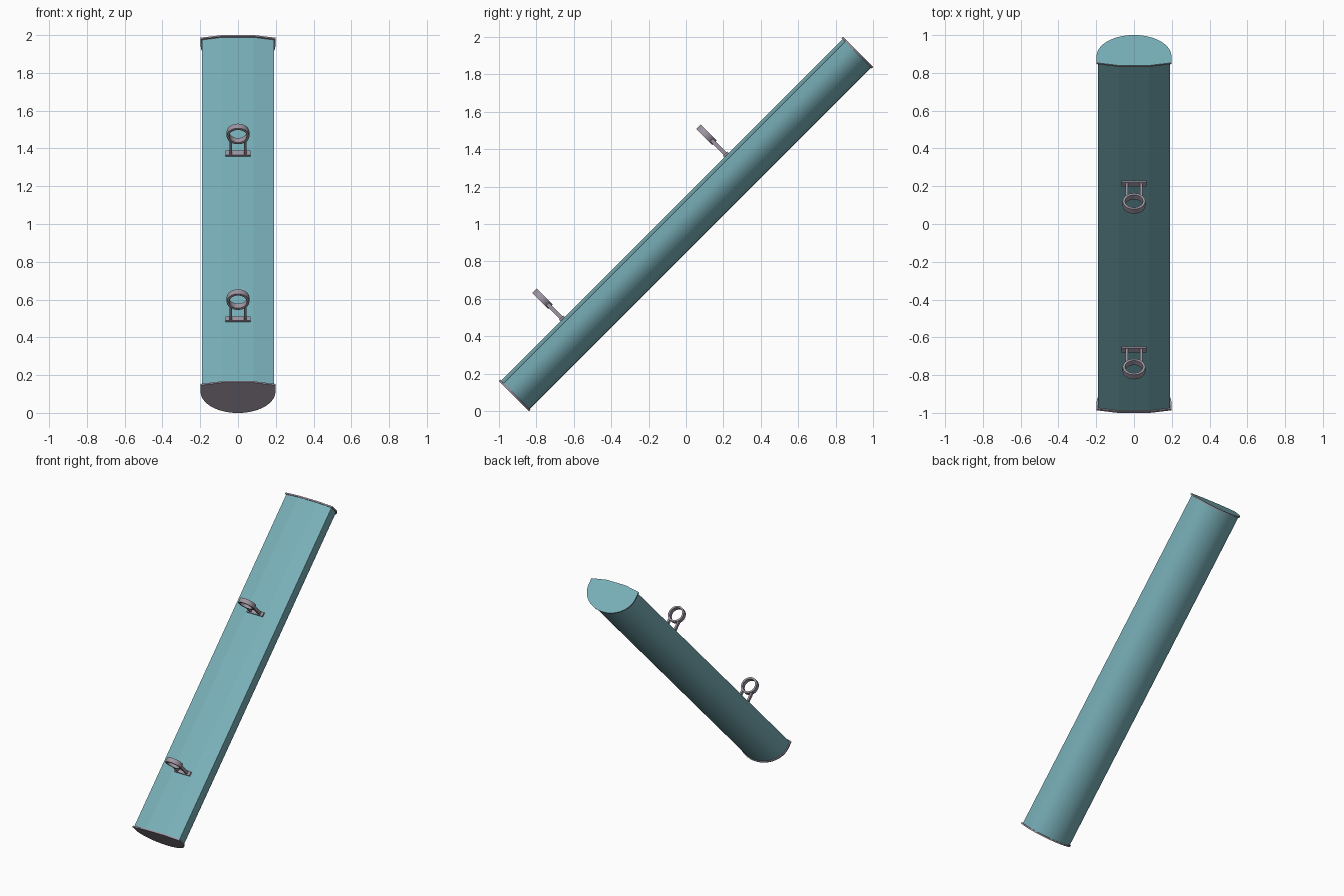
import bpy, bmesh, math
from mathutils import Matrix

if "Cube" in bpy.data.objects:
    bpy.data.objects.remove(bpy.data.objects["Cube"])

# Everything is built upright (z along the tube, front at -y), then tilted 45 degrees
TILT = Matrix.Translation((0, 0, 1)) @ Matrix.Rotation(math.radians(-45), 4, 'X')


def material(name, rgb):
    m = bpy.data.materials.new(name)
    m.diffuse_color = (*rgb, 1)
    m.use_nodes = True
    m.node_tree.nodes["Principled BSDF"].inputs["Base Color"].default_value = m.diffuse_color
    return m


TEAL = material("teal", (0.19, 0.43, 0.48))
GREY = material("warm grey", (0.34, 0.30, 0.36))


def finish(name, bm, mats):
    bmesh.ops.recalc_face_normals(bm, faces=bm.faces)
    me = bpy.data.meshes.new(name)
    bm.to_mesh(me)
    bm.free()
    me.transform(TILT)
    for m in mats:
        me.materials.append(m)
    ob = bpy.data.objects.new(name, me)
    bpy.context.collection.objects.link(ob)
    return ob


def section(w, front, back):
    """Shallow faceted front, short side walls, half-elliptic back."""
    pts = [(-w, -front + 0.02), (-0.08, -front), (0.08, -front), (w, -front + 0.02)]
    n, y0 = 28, -0.045
    for i in range(n + 1):
        a = math.pi * i / n
        pts.append((w * math.cos(a), y0 + (back - y0) * math.sin(a)))
    return pts


def prism(name, pts, z0, z1, mats, top_index=0):
    bm = bmesh.new()
    lo = [bm.verts.new((x, y, z0)) for x, y in pts]
    hi = [bm.verts.new((x, y, z1)) for x, y in pts]
    n = len(pts)
    bm.faces.new(lo)
    bm.faces.new(hi).material_index = top_index
    for i in range(n):
        j = (i + 1) % n
        f = bm.faces.new((lo[i], lo[j], hi[j], hi[i]))
        f.smooth = 3 <= i < n - 1   # only the rounded back is smooth
    return finish(name, bm, mats)


# Tube body and its two end caps
prism("tube_body", section(0.19, 0.107, 0.108), -1.292, 1.292, [TEAL])
cap = section(0.198, 0.114, 0.114)
prism("lower_cap", cap, -1.301, -1.291, [GREY])
prism("upper_cap", cap, 1.291, 1.301, [GREY, TEAL], top_index=1)


def box(bm, size, centre):
    m = Matrix.Translation(centre) @ Matrix.Diagonal((*size, 1))
    bmesh.ops.create_cube(bm, size=1, matrix=m)


# Mounting brackets: foot plate, two posts and a ring
for label, u in (("lower", -0.826), ("upper", 0.414)):
    bm = bmesh.new()
    box(bm, (0.13, 0.016, 0.032), (0, -0.111, u))
    for s in (-1, 1):
        box(bm, (0.014, 0.12, 0.022), (s * 0.038, -0.165, u))
    finish(label + "_bracket_foot", bm, [GREY])

    bm = bmesh.new()
    n, loops = 32, []
    for r, z in ((0.060, -0.017), (0.060, 0.017), (0.047, 0.017), (0.047, -0.017)):
        loops.append([bm.verts.new((r * math.cos(2 * math.pi * i / n),
                                    -0.260 + r * math.sin(2 * math.pi * i / n), u + z))
                      for i in range(n)])
    for k in range(4):
        a, b = loops[k], loops[(k + 1) % 4]
        for i in range(n):
            j = (i + 1) % n
            bm.faces.new((a[i], a[j], b[j], b[i]))
    ring = finish(label + "_bracket_ring", bm, [GREY])
    bpy.ops.object.select_all(action='DESELECT')
    ring.select_set(True)
    bpy.context.view_layer.objects.active = ring
    bpy.ops.object.shade_smooth_by_angle(angle=math.radians(30))
